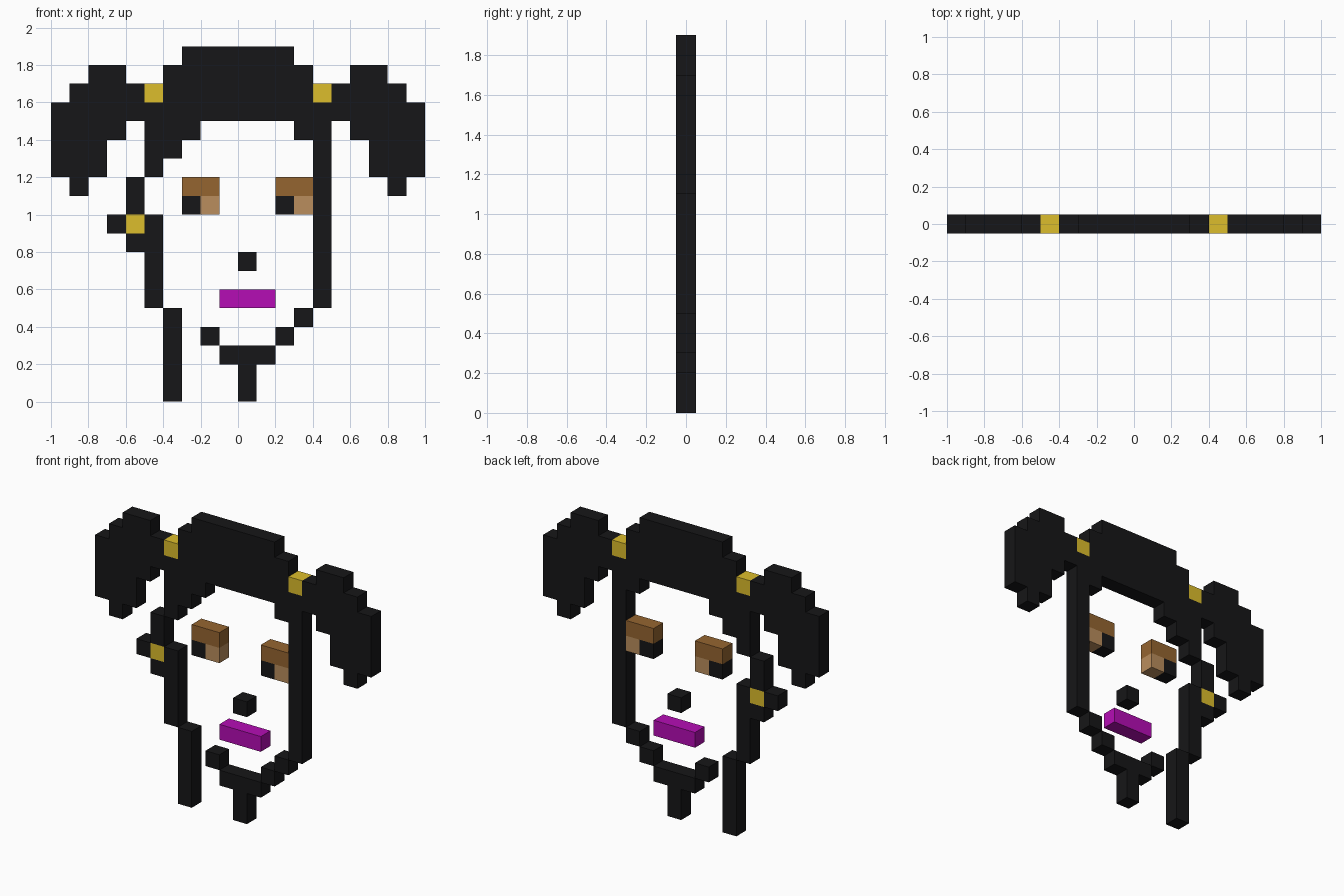
import bpy, bmesh

if "Cube" in bpy.data.objects:
    bpy.data.objects.remove(bpy.data.objects["Cube"])

U = 0.1  # size of one pixel block

def material(name, rgb):
    m = bpy.data.materials.new(name)
    m.diffuse_color = (*rgb, 1)
    m.use_nodes = True
    m.node_tree.nodes["Principled BSDF"].inputs["Base Color"].default_value = m.diffuse_color
    return m

BLACK = material("black", (0.008, 0.008, 0.009))
YELLOW = material("yellow", (0.72, 0.51, 0.025))
BROWN = material("brown", (0.30, 0.13, 0.03))
TAN = material("tan", (0.49, 0.27, 0.11))
MAGENTA = material("magenta", (0.46, 0.004, 0.46))

def slab(name, mat, rects):
    """Union of block rectangles (x0, x1, z0, z1), one block deep."""
    cells = {(x, z) for x0, x1, z0, z1 in rects
             for x in range(x0, x1) for z in range(z0, z1)}
    bm = bmesh.new()
    for x, z in sorted(cells):
        bm.faces.new([bm.verts.new(((x + i) * U, -U / 2, (z + k) * U))
                      for i, k in ((0, 0), (1, 0), (1, 1), (0, 1))])
    bmesh.ops.remove_doubles(bm, verts=bm.verts[:], dist=0.001)
    bmesh.ops.dissolve_limit(bm, angle_limit=0.01, verts=bm.verts[:], edges=bm.edges[:])
    ext = bmesh.ops.extrude_face_region(bm, geom=bm.faces[:])["geom"]
    bmesh.ops.translate(bm, vec=(0, U, 0),
                        verts=[g for g in ext if isinstance(g, bmesh.types.BMVert)])
    bmesh.ops.recalc_face_normals(bm, faces=bm.faces[:])
    me = bpy.data.meshes.new(name)
    bm.to_mesh(me)
    bm.free()
    me.materials.append(mat)
    ob = bpy.data.objects.new(name, me)
    bpy.context.collection.objects.link(ob)
    return ob

def pair(name, mat, rects):
    """Same part on the +x side and mirrored on the -x side."""
    slab(name + "_right", mat, rects)
    slab(name + "_left", mat, [(-x1, -x0, z0, z1) for x0, x1, z0, z1 in rects])

# Hair cap with stepped fringe and the long sides framing the face
slab("hair_cap", BLACK, [
    (-3, 3, 18, 19), (-4, 4, 16, 18), (-5, 5, 15, 16),
    (-5, -2, 14, 15), (-5, -3, 13, 14), (-5, -4, 12, 13),
    (3, 5, 14, 15), (4, 5, 5, 14)])

# Pigtails and their ties
pair("pigtail", BLACK, [
    (6, 8, 17, 18), (5, 9, 16, 17), (5, 10, 15, 16), (6, 10, 14, 15),
    (7, 10, 12, 14), (8, 9, 11, 12)])
pair("hair_tie", YELLOW, [(4, 5, 16, 17)])

# Ear, earring and cheek line
slab("ear_top", BLACK, [(-6, -5, 10, 12)])
slab("ear_back", BLACK, [(-7, -6, 9, 10)])
slab("earring", YELLOW, [(-6, -5, 9, 10)])
slab("cheek_line", BLACK, [(-5, -4, 5, 10), (-6, -5, 8, 9)])

# Neck, jaw and chin
slab("neck_line", BLACK, [(-4, -3, 0, 5)])
slab("jaw_left", BLACK, [(-2, -1, 3, 4)])
slab("jaw_right_upper", BLACK, [(3, 4, 4, 5)])
slab("jaw_right_lower", BLACK, [(2, 3, 3, 4)])
slab("chin", BLACK, [(-1, 2, 2, 3), (0, 1, 0, 2)])

# Eyes: lid, pupil and corner
for side, x in (("left", -3), ("right", 2)):
    slab("eyelid_" + side, BROWN, [(x, x + 2, 11, 12)])
    slab("pupil_" + side, BLACK, [(x, x + 1, 10, 11)])
    slab("eye_corner_" + side, TAN, [(x + 1, x + 2, 10, 11)])

# Nose and lips
slab("nose", BLACK, [(0, 1, 7, 8)])
slab("lips", MAGENTA, [(-1, 2, 5, 6)])
